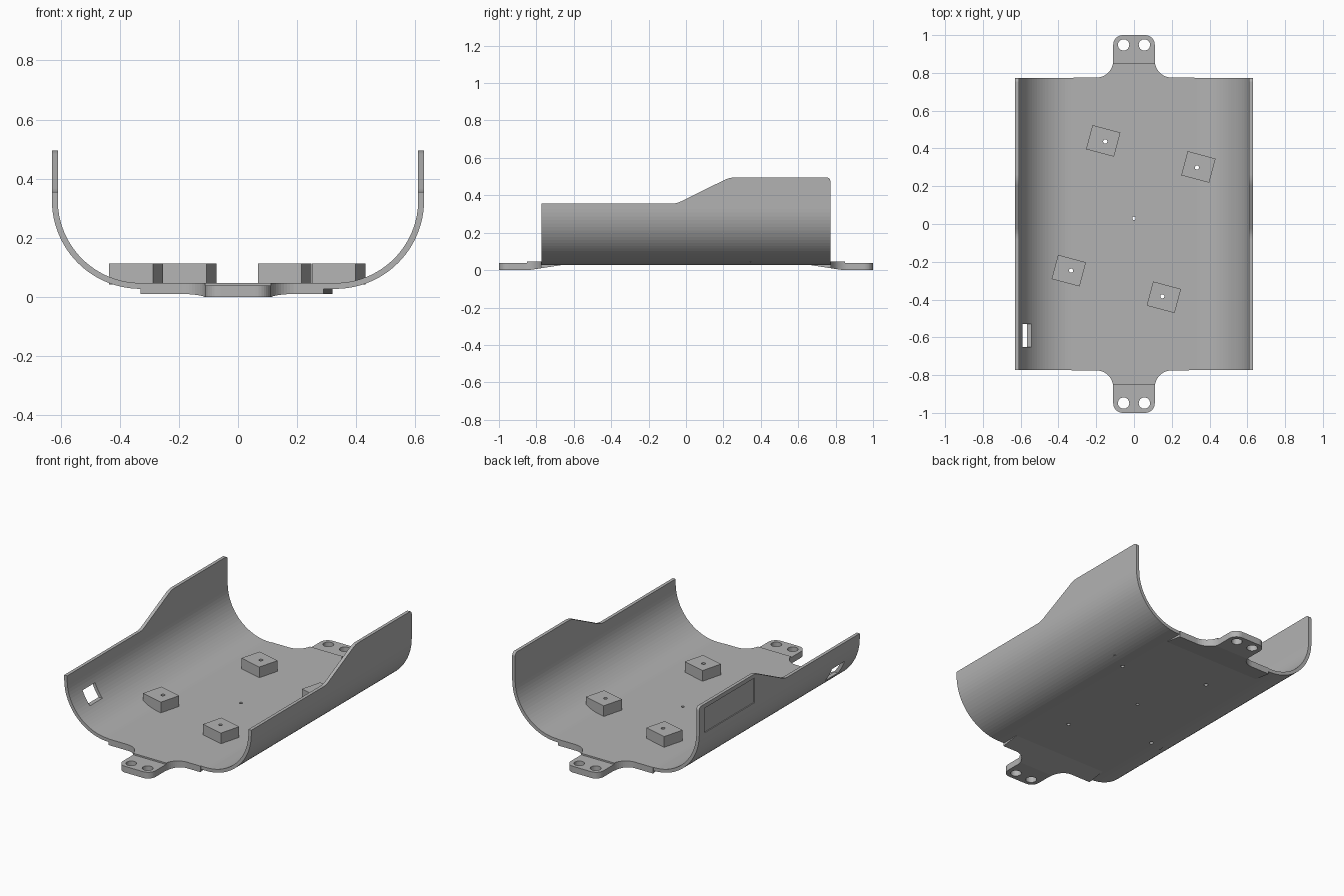
import bpy, bmesh
from math import sin, cos, pi, radians
from mathutils import Matrix

if "Cube" in bpy.data.objects:
    bpy.data.objects.remove(bpy.data.objects["Cube"], do_unlink=True)

grey = bpy.data.materials.new("plain grey")
grey.use_nodes = True
grey.diffuse_color = (0.448, 0.448, 0.448, 1)
grey.node_tree.nodes["Principled BSDF"].inputs["Base Color"].default_value = grey.diffuse_color


def make(name, bm):
    bmesh.ops.recalc_face_normals(bm, faces=bm.faces)
    mesh = bpy.data.meshes.new(name)
    bm.to_mesh(mesh)
    bm.free()
    mesh.materials.append(grey)
    ob = bpy.data.objects.new(name, mesh)
    bpy.context.collection.objects.link(ob)
    return ob


def prism(name, outline, axis, low, high):
    """Extrude a 2D outline along the given axis (0 = x, 1 = y, 2 = z)."""
    def place(p, d):
        co = list(p)
        co.insert(axis, d)
        return co
    bm = bmesh.new()
    face = bm.faces.new([bm.verts.new(place(p, low)) for p in outline])
    new = bmesh.ops.extrude_face_region(bm, geom=[face])["geom"]
    move = place((0, 0), high - low)
    bmesh.ops.translate(bm, vec=move, verts=[v for v in new if isinstance(v, bmesh.types.BMVert)])
    return make(name, bm)


def box(name, center, size, turn=0):
    bm = bmesh.new()
    bmesh.ops.create_cube(bm, size=1, matrix=Matrix.Translation(center)
                          @ Matrix.Rotation(turn, 4, "Z") @ Matrix.Diagonal((*size, 1)))
    return make(name, bm)


def arc(cx, cy, r, start, end, n):
    angles = [radians(start + (end - start) * i / n) for i in range(n + 1)]
    return [(cx + r * cos(a), cy + r * sin(a)) for a in angles]


def boolean(ob, cutter, operation="DIFFERENCE"):
    mod = ob.modifiers.new("cut", "BOOLEAN")
    mod.operation, mod.object, mod.solver = operation, cutter, "EXACT"
    bpy.context.view_layer.objects.active = ob
    bpy.ops.object.modifier_apply(modifier=mod.name)
    bpy.data.objects.remove(cutter, do_unlink=True)


def drill(ob, x, y, r):
    boolean(ob, prism("drill", arc(x, y, r, 0, 345, 23), 2, -0.1, 0.3))


# Curved tray: U section, trimmed to the stepped side outline
END = 0.772
outer = arc(0.33, 0.327, 0.30, -90, 0, 24) + [(0.63, 0.6)]
inner = [(0.61, 0.6)] + arc(0.33, 0.327, 0.28, 0, -90, 24)
half = outer + inner
right = [(-x, z) for x, z in reversed(half)]
section = outer + inner + [(-x, z) for x, z in reversed(inner)] + [(-x, z) for x, z in reversed(outer)]
tray = prism("tray", section, 1, -0.9, 0.9)
side = [(-END, -0.1), (END, -0.1)] + arc(END - 0.02, 0.475, 0.02, 0, 90, 5)
side += arc(0.26, 0.375, 0.12, 90, 116, 6) + arc(-0.08, 0.475, 0.12, -64, -90, 6) + [(-END, 0.355)]
boolean(tray, prism("side_outline", side, 0, -1, 1), "INTERSECT")

# Slot and shallow label recess in the right wall
boolean(tray, box("slot", (-0.6, -0.59, 0.185), (0.2, 0.12, 0.082)))
boolean(tray, box("recess", (-0.634, 0.48, 0.395), (0.02, 0.48, 0.15)))

# Screw blocks with holes that pass on through the floor
blocks = {"back_right": (-0.163, 0.44, -0.152, 0.437), "back_left": (0.341, 0.302, 0.333, 0.299),
          "front_right": (-0.345, -0.247, -0.333, -0.247), "front_left": (0.158, -0.388, 0.15, -0.383)}
for name, (x, y, hx, hy) in blocks.items():
    block = box(name + "_block", (x, y, 0.077), (0.153, 0.132, 0.07), radians(-15))
    drill(block, hx, hy, 0.011)
    drill(tray, hx, hy, 0.011)
drill(tray, 0, 0.03, 0.009)

# End tabs: flared outline crossed with a stepped, wedge-bottomed side profile
for name, s, left, right in (("back_tab", 1, 0.32, -0.32), ("front_tab", -1, 0.29, -0.33)):
    edge = arc(0.20, 0.865, 0.09, 270, 180, 12) + arc(0.06, 0.95, 0.05, 0, 90, 8)
    plan = [(left, 0.6), (left, 0.775)] + edge
    plan += [(-x, y) for x, y in reversed(edge)] + [(right, 0.775), (right, 0.6)]
    tab = prism(name, [(x, s * y) for x, y in plan], 2, -0.1, 0.2)
    profile = [(0.65, 0.029), (0.84, 0), (1.1, 0), (1.1, 0.038), (0.85, 0.038),
               (0.85, 0.047), (0.77, 0.047), (0.77, 0.04), (0.65, 0.04)]
    boolean(tab, prism("tab_profile", [(s * y, z) for y, z in profile], 0, -1, 1), "INTERSECT")
    for x in (-0.055, 0.055):
        drill(tab, x, s * 0.948, 0.03)
